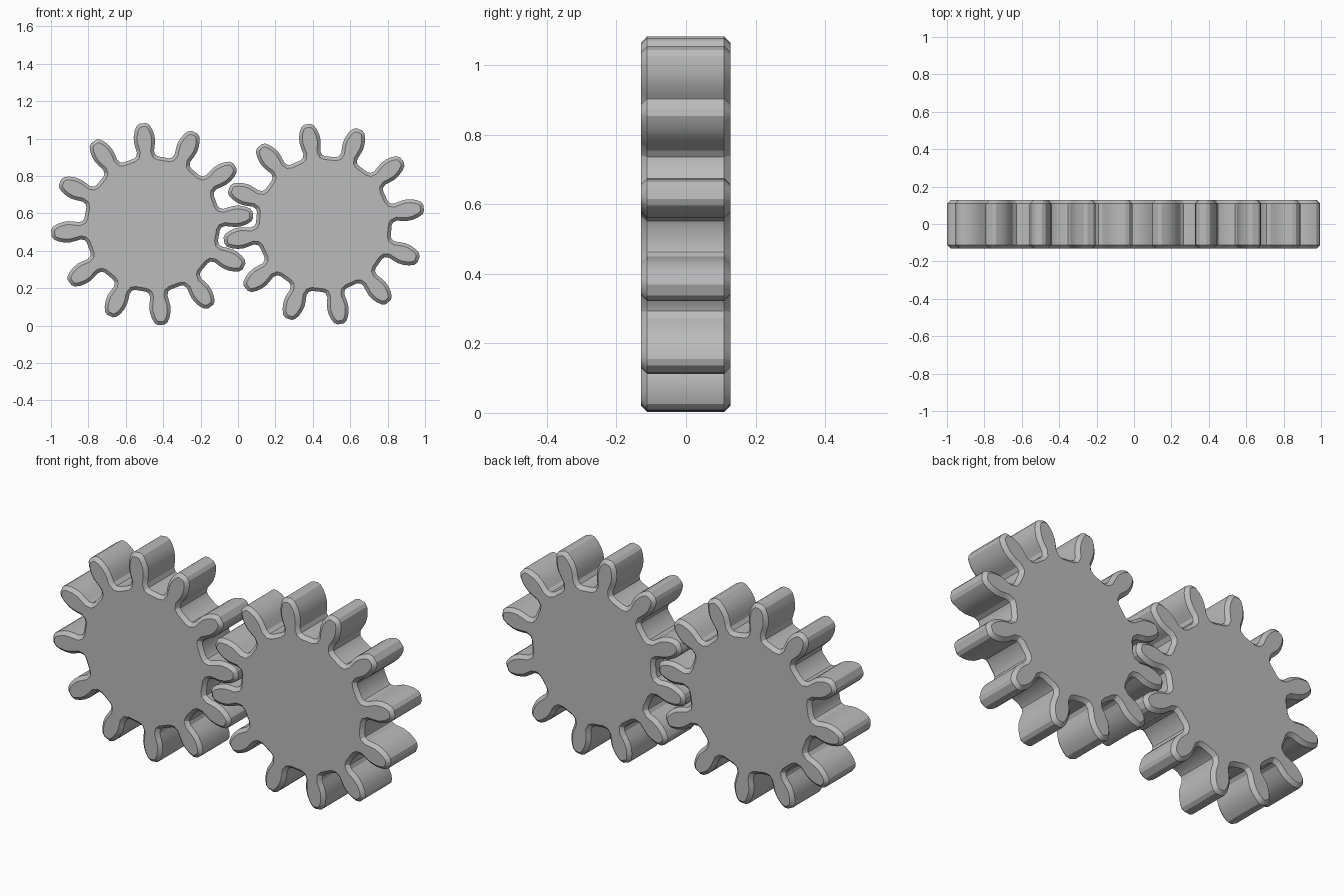
import bpy, bmesh, math
from mathutils import Vector, Matrix

cube = bpy.data.objects.get("Cube")
if cube:
    bpy.data.objects.remove(cube, do_unlink=True)

TEETH = 12
FRONT, BACK = -0.13, 0.128
CENTRE_Z = 0.543
# Half of one tooth: distance along the tooth axis, half width
FLANK = [(0.357, 0.066), (0.367, 0.052), (0.388, 0.046), (0.415, 0.052),
         (0.445, 0.057), (0.475, 0.055), (0.505, 0.047), (0.53, 0.034),
         (0.541, 0.017)]

grey = bpy.data.materials.new("plain grey")
grey.use_nodes = True
colour = (0.5, 0.5, 0.5, 1)
grey.diffuse_color = colour
grey.node_tree.nodes["Principled BSDF"].inputs["Base Color"].default_value = colour


def gear_outline(phase):
    """Closed outline of a gear in the x-z plane."""
    tooth = [(r, -w) for r, w in FLANK] + [(r, w) for r, w in reversed(FLANK)]
    points = []
    for i in range(TEETH):
        turn = Matrix.Rotation(math.radians(phase) + i * math.tau / TEETH, 2)
        points += [turn @ Vector(p) for p in tooth]
    return points


def make_gear(name, centre_x, phase):
    bm = bmesh.new()
    front = bm.faces.new([bm.verts.new((p.x, FRONT, p.y)) for p in gear_outline(phase)])
    # Extrude to full thickness, then chamfer the rims of both caps
    ext = bmesh.ops.extrude_face_region(bm, geom=[front], use_keep_orig=True)
    moved = [g for g in ext["geom"] if isinstance(g, bmesh.types.BMVert)]
    bmesh.ops.translate(bm, verts=moved, vec=(0, BACK - FRONT, 0))
    bmesh.ops.recalc_face_normals(bm, faces=bm.faces)
    rims = [e for e in bm.edges if abs(e.verts[0].co.y - e.verts[1].co.y) < 0.001]
    bmesh.ops.bevel(bm, geom=rims, offset=0.018, segments=1, affect='EDGES',
                    profile=0.5, clamp_overlap=False)
    bmesh.ops.recalc_face_normals(bm, faces=bm.faces)
    mesh = bpy.data.meshes.new(name)
    bm.to_mesh(mesh)
    bm.free()
    mesh.materials.append(grey)
    gear = bpy.data.objects.new(name, mesh)
    gear.location = (centre_x, 0, CENTRE_Z)
    bpy.context.collection.objects.link(gear)
    bpy.ops.object.select_all(action='DESELECT')
    gear.select_set(True)
    bpy.context.view_layer.objects.active = gear
    bpy.ops.object.shade_smooth_by_angle(angle=math.radians(25))


# Two meshing gears
make_gear("right_gear", -0.459, 5.3)
make_gear("left_gear", 0.459, 9.5)
